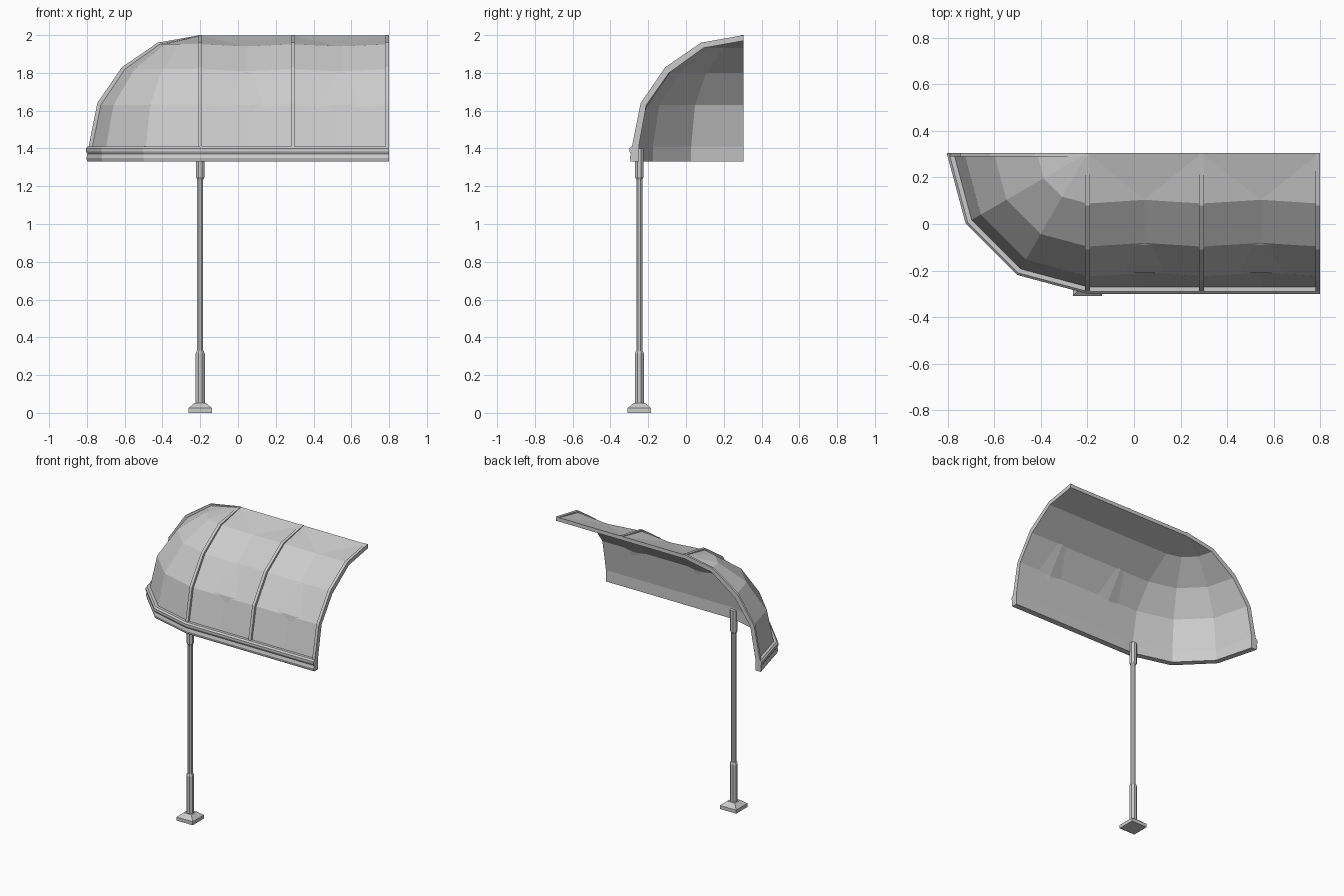
import bpy, bmesh, math
from mathutils import Vector

cube = bpy.data.objects.get("Cube")
if cube:
    bpy.data.objects.remove(cube, do_unlink=True)

grey = bpy.data.materials.new("light grey")
grey.use_nodes = True
grey.diffuse_color = (0.6, 0.6, 0.6, 1)
grey.node_tree.nodes["Principled BSDF"].inputs["Base Color"].default_value = (0.6, 0.6, 0.6, 1)

CX, BACK = -0.2, 0.305            # centre of the domed end, wall plane
POLE_Y = -0.247
RIB = [(0, 2.0), (0.225, 1.96), (0.415, 1.83), (0.545, 1.64), (0.592, 1.405)]
FABRIC = [(0, 1.997), (0.217, 1.952), (0.402, 1.82), (0.53, 1.63), (0.575, 1.41)]
SKIRT = [(0.595, 1.41), (0.605, 1.4), (0.605, 1.385), (0.597, 1.37),
         (0.603, 1.35), (0.597, 1.33), (0.555, 1.33)]
LINING = [(0.555, 1.41), (0.515, 1.63), (0.395, 1.8), (0.212, 1.932), (0, 1.97)]


def finish(name, bm):
    bmesh.ops.remove_doubles(bm, verts=bm.verts[:], dist=1e-5)
    bmesh.ops.recalc_face_normals(bm, faces=bm.faces[:])
    mesh = bpy.data.meshes.new(name)
    bm.to_mesh(mesh)
    bm.free()
    mesh.materials.append(grey)
    obj = bpy.data.objects.new(name, mesh)
    bpy.context.collection.objects.link(obj)
    return obj


def loft(name, sections, split_top=False):
    """Skin closed sections and cap both ends."""
    bm = bmesh.new()
    rows = [[bm.verts.new(p) for p in s] for s in sections]
    n = len(rows[0])
    for i in range(len(rows) - 1):
        for j in range(n):
            k = (j + 1) % n
            a, b, c, d = rows[i][j], rows[i + 1][j], rows[i + 1][k], rows[i][k]
            if split_top and j == 0 and i >= 3:
                # creases run from each rib top to the sagging middle
                tris = ((a, b, c), (a, c, d)) if i % 2 else ((a, b, d), (b, c, d))
                for t in tris:
                    bm.faces.new(t)
            else:
                bm.faces.new((a, b, c, d))
    bm.faces.new(rows[0])
    bm.faces.new(rows[-1])
    return finish(name, bm)


# Canopy: domed quarter, then two sagging bays
def canopy_section(x, angle, sag):
    out = Vector((-math.cos(angle), -math.sin(angle), 0))
    pts = [(r - sag, z - sag * 0.7) if 0 < i < 4 else (r, z)
           for i, (r, z) in enumerate(FABRIC)]
    return [Vector((x, BACK, z)) + out * r for r, z in pts + SKIRT + LINING]


stations = [(CX, math.radians(a), 0) for a in (0, 30, 60, 90)]
stations += [(x, math.pi / 2, sag) for x, sag in
             ((0.045, 0.016), (0.29, 0), (0.545, 0.016), (0.8, 0))]
loft("canopy", [canopy_section(*s) for s in stations], True)


# Ribs: a slim bar following the arch
def rib(name, origin, out, side, half=0.01):
    sections = []
    for r, z in RIB:
        inner = (r * 0.95, 1.4 + (z - 1.4) * 0.955)
        sections.append([Vector((origin[0], origin[1], h)) + out * q + side * s
                         for q, h, s in ((r, z, -half), (r, z, half),
                                         (*inner, half), (*inner, -half))])
    loft(name, sections)


X, FRONT = Vector((1, 0, 0)), Vector((0, -1, 0))
for name, x in (("dome_rib", CX), ("middle_rib", 0.29), ("end_rib", 0.79)):
    rib(name, (x, BACK), FRONT, X)
rib("wall_rib", (CX, BACK - 0.007), -X, FRONT, 0.007)


# Support pole and its fittings
def turned(name, profile, sides):
    sections = []
    for r, z in profile:
        radius = r / math.cos(math.pi / sides)
        sections.append([Vector((CX + radius * math.cos(t), POLE_Y + radius * math.sin(t), z))
                         for t in ((i + 0.5) * math.tau / sides for i in range(sides))])
    loft(name, sections)


turned("base_plate", [(0.063, 0), (0.063, 0.025), (0.03, 0.052)], 4)
turned("lower_sleeve", [(0.024, 0.05), (0.024, 0.315), (0.017, 0.33)], 8)
turned("pole", [(0.016, 0.05), (0.016, 1.38)], 8)
turned("upper_sleeve", [(0.016, 1.235), (0.023, 1.25), (0.023, 1.4)], 8)
